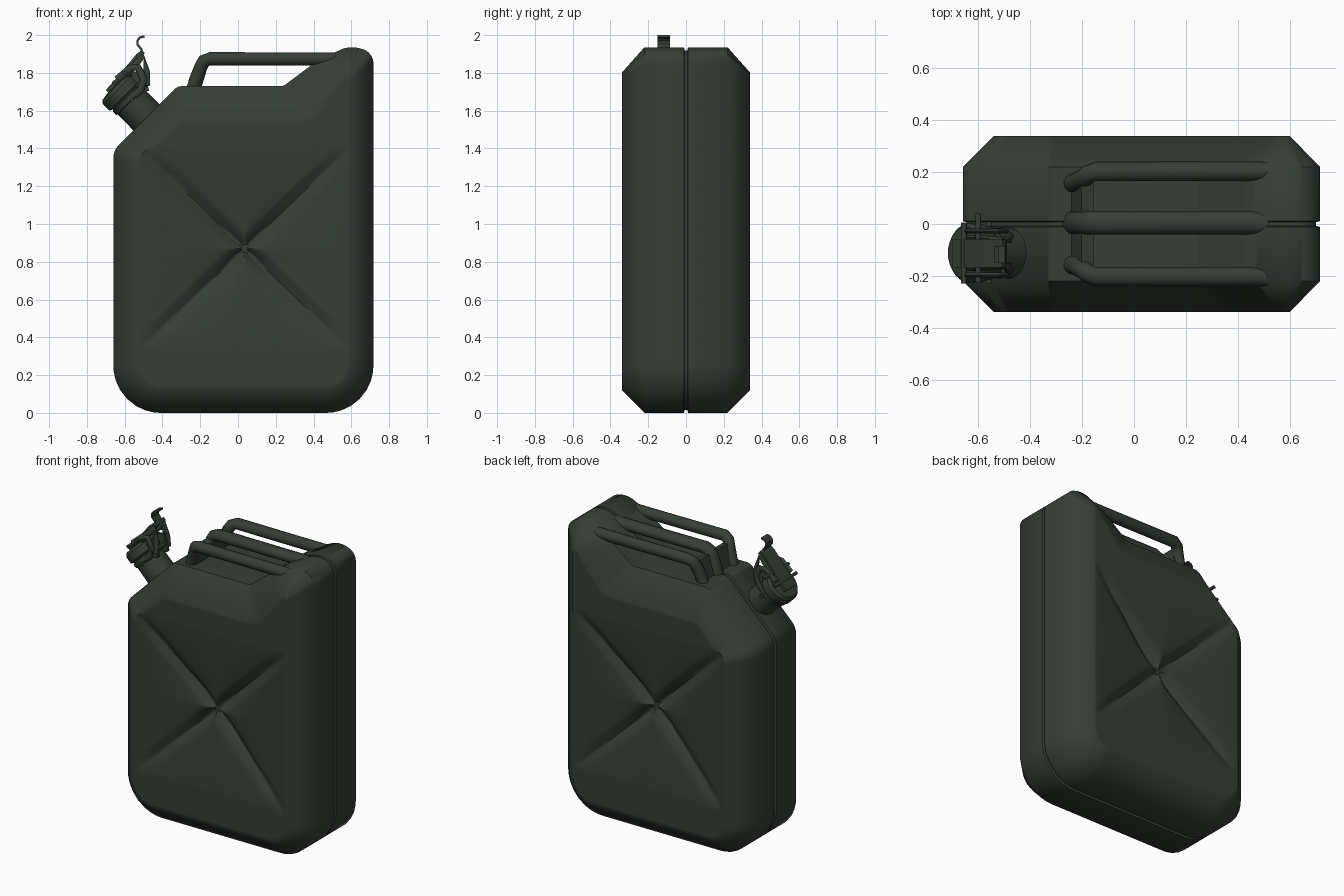
import bpy, bmesh, math
from mathutils import Vector

if "Cube" in bpy.data.objects:
    bpy.data.objects.remove(bpy.data.objects["Cube"])

paint = bpy.data.materials.new("dark_olive_paint")
paint.diffuse_color = (0.038, 0.047, 0.038, 1)
paint.use_nodes = True
paint.node_tree.nodes["Principled BSDF"].inputs["Base Color"].default_value = paint.diffuse_color


def finish(name, bm, angle=50):
    bmesh.ops.recalc_face_normals(bm, faces=bm.faces[:])
    me = bpy.data.meshes.new(name)
    bm.to_mesh(me)
    bm.free()
    ob = bpy.data.objects.new(name, me)
    bpy.context.collection.objects.link(ob)
    me.materials.append(paint)
    bpy.ops.object.select_all(action='DESELECT')
    bpy.context.view_layer.objects.active = ob
    ob.select_set(True)
    bpy.ops.object.shade_smooth_by_angle(angle=math.radians(angle))
    return ob


def skin(bm, rings):
    """Join rings of points with quads and close the ends."""
    rows = [[bm.verts.new(p) for p in r] for r in rings]
    for a, b in zip(rows, rows[1:]):
        for i in range(len(a)):
            j = (i + 1) % len(a)
            bm.faces.new((a[i], a[j], b[j], b[i]))
    bm.faces.new(rows[0])
    bm.faces.new(rows[-1])


def sweep(name, path, ry, rn, sides=14, square=False):
    """Sweep an ellipse (or rectangle) with half sizes ry (along y) and rn along a path."""
    bm, rings = bmesh.new(), []
    path = [Vector(p) for p in path]
    for i, p in enumerate(path):
        d = (path[min(i + 1, len(path) - 1)] - path[max(i - 1, 0)]).normalized()
        side = Vector((1, 0, 0)) if abs(d.y) > 0.9 else Vector((0, 1, 0))
        side = (side - d * side.dot(d)).normalized()
        up = d.cross(side)
        if square:
            ring = [p + side * ry * a + up * rn * b for a, b in ((1, 1), (-1, 1), (-1, -1), (1, -1))]
        else:
            ring = [p + side * ry * math.cos(t) + up * rn * math.sin(t)
                    for t in (2 * math.pi * k / sides for k in range(sides))]
        rings.append(ring)
    skin(bm, rings)
    return finish(name, bm, 30 if square else 50)


# ---- body: rounded outline (x, z, corner radius), chamfered and pressed ----
CORNERS = [(-.66, 0, .25), (.717, 0, .25), (.717, 1.91, .1), (.59, 1.945, .15), (.42, 1.865, .1),
           (.24, 1.73, .04), (-.32, 1.73, .06), (-.66, 1.39, .1)]
# front-face corners where the chamfer is wider than usual
WIDE = {2: (.6, 1.78), 3: (.585, 1.81), 4: (.55, 1.76), 5: (.39, 1.55), 6: (-.31, 1.55)}
N = len(CORNERS)
PTS = [Vector(c[:2]) for c in CORNERS]


def outline(inset, moved={}):
    ps, rad = [], []
    for i, p in enumerate(PTS):
        a, b = (p - PTS[i - 1]).normalized(), (PTS[(i + 1) % N] - p).normalized()
        na, nb = Vector((-a.y, a.x)), Vector((-b.y, b.x))
        ps.append(Vector(moved[i]) if i in moved else p + (na + nb) * inset / (1 + na.dot(nb)))
        convex = a.x * b.y - a.y * b.x > 0
        rad.append(max(CORNERS[i][2] - inset, .03) if convex else CORNERS[i][2] + inset)
    arcs = []
    for i, p in enumerate(ps):
        e, f = ps[i - 1] - p, ps[(i + 1) % N] - p
        half = e.angle(f) / 2
        t = min(rad[i] / math.tan(half), .46 * e.length, .46 * f.length)
        r = t * math.tan(half)
        e.normalize()
        f.normalize()
        c = p + (e + f).normalized() * r / math.sin(half)
        v, w = p + e * t - c, p + f * t - c
        arcs.append([c + v.lerp(w, k / 8).normalized() * r for k in range(9)])
    out = []
    for i in range(N):
        out += arcs[i]
        a, b = arcs[i][-1], arcs[(i + 1) % N][0]
        n = max(2, int((PTS[(i + 1) % N] - PTS[i]).length / .025))
        out += [a.lerp(b, k / n) for k in range(1, n)]
    return out


CX, CZ = .035, .87


def pressing(x, z):
    """Depth of the cross pressing: cushioned panels that dip toward the arms and the hub."""
    u, v = abs(x - CX) / .55, abs(z - CZ) / .53
    r = max(u, v)
    if r >= 1 or r < 1e-6:
        return 0 if r >= 1 else .088
    arm = 1 - abs(u - v) / r
    groove = max(0, 1 - abs(u - v) * .38 / .055) * min(1, (1 - r) * 4)
    return min((1 - r) ** 1.2 * (.055 + .04 * arm ** 1.5) + .018 * groove, .088)


full, inner, seam = outline(0), outline(.12, WIDE), outline(.016)
STEPS = 34
half_rings = []
for k in range(1, STEPS + 1):
    s = k / STEPS
    ring = []
    for p in inner:
        x, z = CX + (p.x - CX) * s, CZ + (p.y - CZ) * s
        ring.append((x, .34 - (pressing(x, z) if k < STEPS else 0), z))
    half_rings.append(ring)
half_rings += [[(p.x, y, p.y) for p in prof] for prof, y in
               ((full, .22), (full, .011), (seam, .007))]
mirrored = [[(x, -y, z) for x, y, z in r] for r in reversed(half_rings)]
bm = bmesh.new()
skin(bm, half_rings + mirrored)
finish("can_body", bm, 50)

# ---- three carrying bars ----
for name, y, lean, w in (("handle_front", -.203, .045, .037), ("handle_middle", .005, 0, .045),
                         ("handle_back", .203, -.045, .037)):
    sweep(name, [(-.245, y + lean, 1.69), (-.225, y + lean, 1.76), (-.195, y + lean * .6, 1.835),
                 (-.18, y + lean * .3, 1.862), (-.15, y, 1.875), (.3, y, 1.873), (.52, y, 1.873)],
          w, .036)
# web between the handle legs
sweep("handle_web", [(-.225, 0, 1.70), (-.18, 0, 1.85)], .17, .024, square=True)

# ---- spout, tilted 45 degrees on the left shoulder ----
SY = -.112
AX, TG = Vector((-1, 0, 1)).normalized(), Vector((1, 0, 1)).normalized()
BASE = Vector((-.49, SY, 1.57))


def loc(a, b, y=0):
    return BASE + AX * a + TG * b + Vector((0, y, 0))


def turned(name, profile, sides=28):
    bm = bmesh.new()
    skin(bm, [[loc(a, r * math.cos(t), r * math.sin(t))
               for t in (2 * math.pi * k / sides for k in range(sides))] for a, r in profile])
    finish(name, bm, 35)


turned("spout_neck", [(-.06, .1), (0, .098), (.15, .096)])
turned("spout_collar", [(.11, .096), (.115, .105), (.14, .105), (.145, .096)])
turned("spout_cap", [(.15, .1), (.156, .114), (.205, .114), (.222, .1), (.228, .06)])

# ---- clamp lever, bail and pins ----
sweep("lever_plate", [loc(.235, -.05), loc(.243, .08), loc(.255, .20), loc(.25, .235)],
      .055, .012, square=True)
for s, side in ((-1, "front"), (1, "back")):
    y = SY + s * .085
    sweep("bail_arm_" + side, [(-.64, y, 1.765), (-.57, y, 1.825), (-.53, y, 1.83), (-.5, y, 1.77),
                               (-.515, y, 1.71), (-.56, y, 1.67), (-.62, y, 1.65)], .010, .02, 8)
    sweep("lever_rail_" + side, [loc(.20, -.06, s * .06), loc(.225, .08, s * .06),
                                 loc(.235, .22, s * .05), loc(.16, .17, s * .06),
                                 loc(.11, .12, s * .07)], .010, .018, 8)
    sweep("hinge_lug_" + side, [loc(.10, .08, s * .05), loc(.20, .14, s * .05)],
          .012, .035, square=True)
for name, x, z, y0, y1 in (("upper_pin", -.6, 1.80, -.225, .04), ("lower_pin", -.56, 1.655, -.23, .01),
                           ("hinge_pin", -.50, 1.745, -.21, -.02), ("cap_pin", -.655, 1.75, -.23, .005)):
    sweep(name, [(x, y0, z), (x, y1, z)], .011, .011, 10)

# finger hook at the end of the lever
sweep("finger_hook", [(-.55, SY - .005, 1.85), (-.51, SY - .005, 1.905), (-.512, SY - .005, 1.925),
                      (-.532, SY - .005, 1.95), (-.533, SY - .005, 1.97), (-.52, SY - .005, 1.987),
                      (-.495, SY - .005, 1.994)], .033, .006, square=True)
